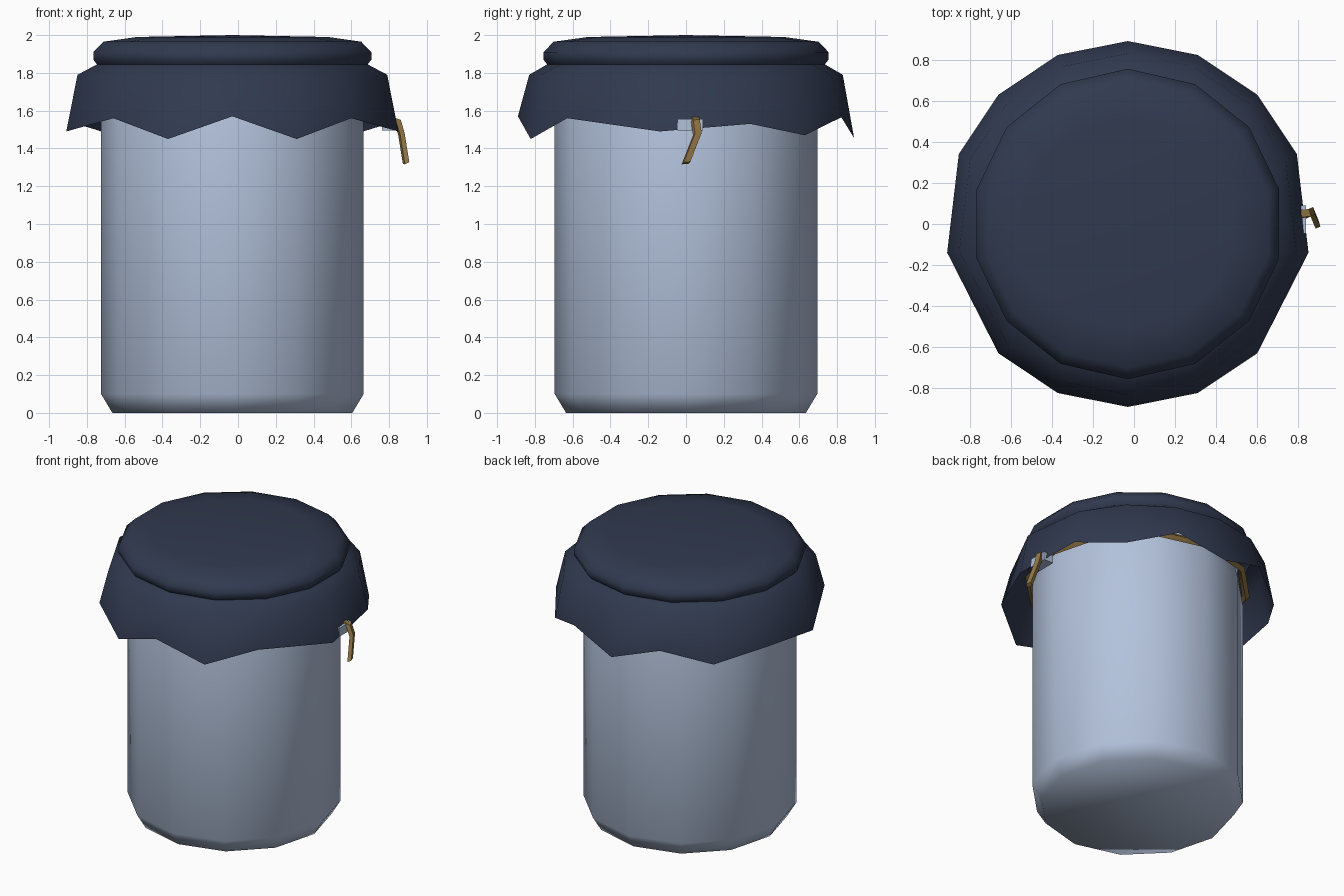
import bpy, bmesh, math
from mathutils import Vector

if "Cube" in bpy.data.objects:
    bpy.data.objects.remove(bpy.data.objects["Cube"])

CX = -0.03  # jar axis


def material(name, rgb):
    m = bpy.data.materials.new(name)
    m.diffuse_color = (*rgb, 1)
    m.use_nodes = True
    m.node_tree.nodes["Principled BSDF"].inputs["Base Color"].default_value = m.diffuse_color
    return m


NAVY = material("navy cloth", (0.030, 0.041, 0.078))
GLASS = material("pale blue glaze", (0.45, 0.54, 0.71))
GOLD = material("tan cord", (0.29, 0.185, 0.06))


def finish(name, bm, mat, angle):
    bmesh.ops.recalc_face_normals(bm, faces=bm.faces)
    me = bpy.data.meshes.new(name)
    bm.to_mesh(me)
    bm.free()
    ob = bpy.data.objects.new(name, me)
    bpy.context.collection.objects.link(ob)
    me.materials.append(mat)
    bpy.ops.object.select_all(action='DESELECT')
    ob.select_set(True)
    bpy.context.view_layer.objects.active = ob
    bpy.ops.object.shade_smooth_by_angle(angle=math.radians(angle))
    return ob


def loft(bm, rings, close=False):
    """Join rings of points with quads."""
    rows = [[bm.verts.new(p) for p in r] for r in rings]
    n = len(rows[0])
    pairs = list(zip(rows, rows[1:])) + ([(rows[-1], rows[0])] if close else [])
    for a, b in pairs:
        for i in range(n):
            j = (i + 1) % n
            bm.faces.new((a[i], a[j], b[j], b[i]))
    return rows


def polar(deg, r, z):
    t = math.radians(deg)
    return (CX + r * math.cos(t), r * math.sin(t), z)


# Jar: twelve-sided body with chamfered foot
bm = bmesh.new()
turn = [30 * i for i in range(12)]
prof = [(0.635, 0), (0.695, 0.1), (0.695, 1.58), (0.66, 1.72), (0.66, 1.88)]
rows = loft(bm, [[polar(a, r, z) for a in turn] for r, z in prof])
bm.faces.new(rows[0])
bm.faces.new(rows[-1])
finish("jar", bm, GLASS, 75)

# Cloth cover: right-half hem (angle, height), mirrored to the left
half = [(-67.5, 1.45), (-45, 1.56), (-9, 1.49), (22.5, 1.53), (45, 1.47), (67.5, 1.565)]
hem = [(-90, 1.57)] + half + [(90, 1.455)] + [(180 - a, z) for a, z in reversed(half)]
bm = bmesh.new()
rings = [[polar(a, 0.89, z) for a, z in hem],
         [polar(a, 0.83, 1.79) for a, z in hem]]
# lid rings sit evenly spaced, a little turned from the hem
lid = [-90 + 360 / 14 * i for i in range(14)]
for r, z in [(0.735, 1.845), (0.755, 1.87), (0.755, 1.91), (0.70, 1.965), (0.52, 1.99)]:
    rings.append([polar(a, r, z) for a in lid])
rows = loft(bm, rings)
top = bm.verts.new((CX, 0, 2.0))
for i in range(14):
    bm.faces.new((rows[-1][i], rows[-1][(i + 1) % 14], top))
finish("cloth_cover", bm, NAVY, 60)

# Cord around the neck, under the cloth
bm = bmesh.new()
section = [(0.74, 1.65), (0.715, 1.675), (0.69, 1.65), (0.715, 1.625)]
loft(bm, [[polar(a, r, z) for a in turn] for r, z in section], close=True)
finish("neck_cord", bm, GOLD, 50)

# Hanging cord end: bent square strip
bm = bmesh.new()
path = [(0.80, 0.045, 1.56), (0.845, 0.05, 1.545), (0.865, 0.06, 1.475), (0.89, 0.0, 1.322)]
rings = []
for x, y, z in path:
    c = Vector((x, y, z))
    rings.append([c + Vector(d) for d in
                  ((0.017, -0.012, 0.006), (0.006, 0.023, 0.008),
                   (-0.017, 0.012, -0.004), (-0.006, -0.023, -0.006))])
rows = loft(bm, rings)
bm.faces.new(rows[0])
bm.faces.new(rows[-1])
finish("cord_end", bm, GOLD, 30)

# Small lug beside the cord end
bm = bmesh.new()
bmesh.ops.create_cube(bm, size=1)
for v in bm.verts:
    v.co = (0.80 + v.co.x * 0.075, 0.022 + v.co.y * 0.135, 1.525 + v.co.z * 0.06)
finish("side_lug", bm, GLASS, 30)
